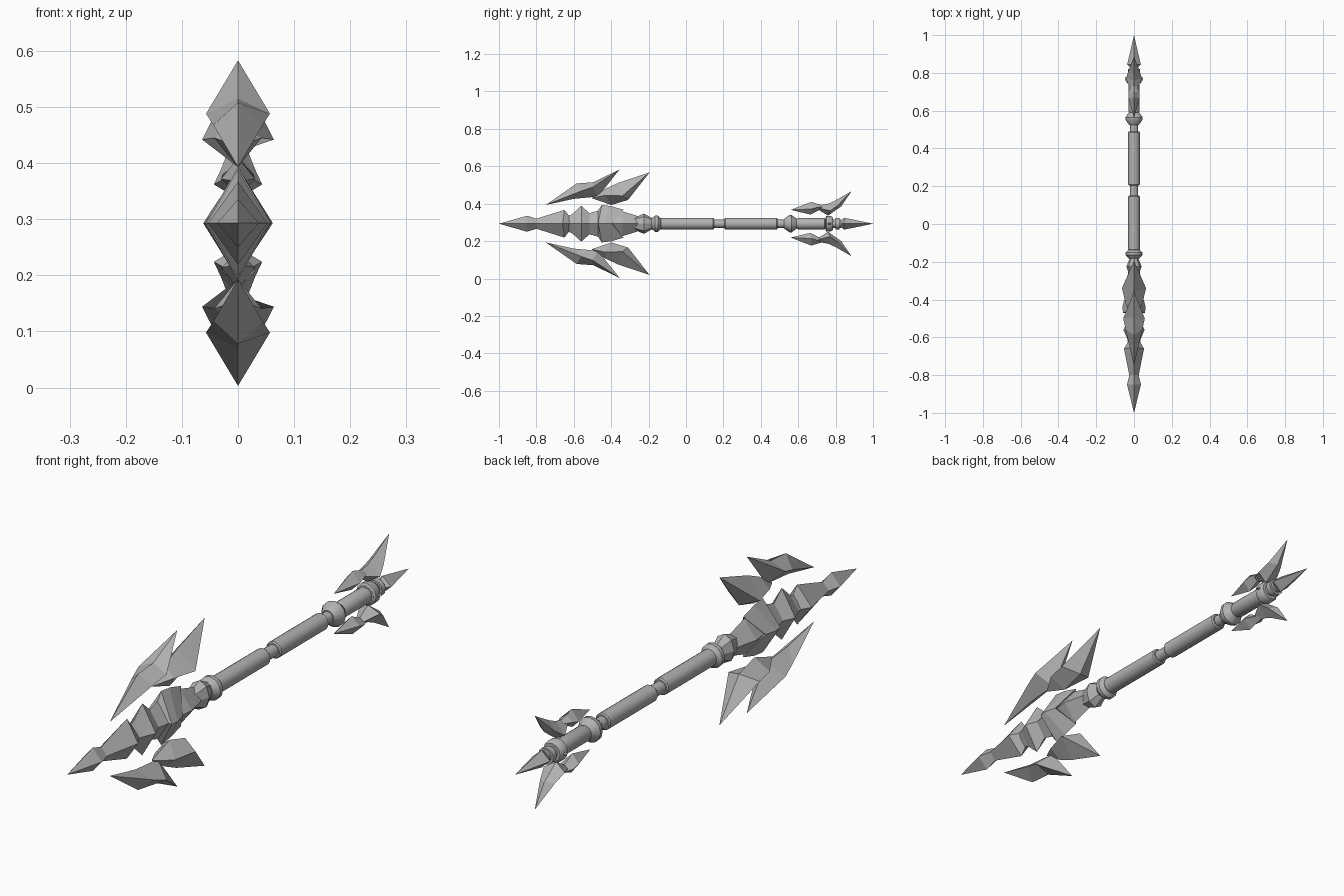
import bpy, bmesh, math

AXIS = 0.293  # height of the shaft's centre line

if "Cube" in bpy.data.objects:
    bpy.data.objects.remove(bpy.data.objects["Cube"])

steel = bpy.data.materials.new("steel grey")
steel.use_nodes = True
COLOUR = (0.45, 0.45, 0.45, 1)
steel.diffuse_color = COLOUR
steel.node_tree.nodes["Principled BSDF"].inputs["Base Color"].default_value = COLOUR


def finish(name, bm, smooth=False):
    bmesh.ops.remove_doubles(bm, verts=bm.verts, dist=0.0002)
    bmesh.ops.recalc_face_normals(bm, faces=bm.faces)
    mesh = bpy.data.meshes.new(name)
    bm.to_mesh(mesh)
    bm.free()
    mesh.materials.append(steel)
    ob = bpy.data.objects.new(name, mesh)
    bpy.context.collection.objects.link(ob)
    if smooth:
        bpy.ops.object.select_all(action="DESELECT")
        ob.select_set(True)
        bpy.context.view_layer.objects.active = ob
        bpy.ops.object.shade_smooth_by_angle(angle=math.radians(35))
    return ob


def loft(name, rings, smooth=False):
    """Skin a list of equal rings of points and cap both ends."""
    bm = bmesh.new()
    loops = [[bm.verts.new(p) for p in ring] for ring in rings]
    for a, b in zip(loops, loops[1:]):
        for i in range(len(a)):
            j = (i + 1) % len(a)
            bm.faces.new((a[i], a[j], b[j], b[i]))
    bm.faces.new(loops[0])
    bm.faces.new(loops[-1])
    return finish(name, bm, smooth)


def crystal(name, sections):
    """Diamond section: y, half height, half width, shift of the side edges."""
    loft(name, [[(0, y, AXIS + h), (w, y + s, AXIS), (0, y, AXIS - h), (-w, y + s, AXIS)]
                for y, h, w, s in sections])


def turned(name, profile, sides=16, tall=1.0, smooth=True):
    """Turn a profile of (y, radius) round the shaft axis."""
    angles = [2 * math.pi * i / sides for i in range(sides)]
    loft(name, [[(r * math.cos(a), y, AXIS + tall * r * math.sin(a)) for a in angles]
                for y, r in profile], smooth)


def blade(name, sections):
    """Upper and lower copies of a leaf; top, side and bottom ridge as (y, z), then width."""
    for label, sign in (("upper", 1), ("lower", -1)):
        def at(x, p):
            return (x, p[0], AXIS + sign * (p[1] - AXIS))
        loft(label + "_" + name, [[at(0, t), at(w, m), at(0, b), at(-w, m)]
                                  for t, m, b, w in sections])


def point(y, z):
    return ((y, z), (y, z), (y, z), 0)


# Shaft
turned("shaft_core", [(-0.2, 0.022), (0.83, 0.022)])
for name, start, end in (("front_grip", -0.14, 0.15), ("rear_grip", 0.205, 0.49)):
    turned(name, [(start, 0.027), (start + 0.005, 0.031), (end - 0.005, 0.031), (end, 0.027)])

# Collars
turned("front_collar", [(-0.185, 0.026), (-0.165, 0.044), (-0.15, 0.044), (-0.135, 0.027)], 12)
turned("rear_collar", [(0.525, 0.026), (0.553, 0.046), (0.565, 0.046), (0.595, 0.024)], 12)
turned("neck_bulb", [(-0.28, 0.023), (-0.225, 0.04), (-0.18, 0.022)], 8, 1.35, False)

# Head
crystal("spear_tip", [(-1, 0, 0, 0), (-0.85, 0.043, 0.037, 0), (-0.8, 0.027, 0.025, 0),
                      (-0.65, 0.074, 0.053, -0.01), (-0.62, 0.035, 0.03, 0)])
crystal("middle_crystal", [(-0.64, 0.04, 0.03, 0), (-0.61, 0.05, 0.035, 0),
                           (-0.56, 0.096, 0.056, 0), (-0.515, 0.056, 0.036, 0)])
crystal("head_flare", [(-0.53, 0.052, 0.034, 0), (-0.47, 0.07, 0.045, 0),
                       (-0.45, 0.1, 0.058, -0.02), (-0.4, 0.094, 0.062, -0.04),
                       (-0.335, 0.075, 0.05, -0.06), (-0.37, 0.055, 0.045, -0.02)])
crystal("head_socket", [(-0.43, 0.06, 0.04, 0), (-0.34, 0.066, 0.05, 0),
                        (-0.27, 0.045, 0.034, 0), (-0.235, 0.03, 0.025, 0)])

# Floating head blades
blade("outer_blade", [
    point(-0.75, 0.393),
    ((-0.585, 0.508), (-0.56, 0.468), (-0.6, 0.426), 0.044),
    ((-0.495, 0.515), (-0.5, 0.488), (-0.47, 0.438), 0.057),
    point(-0.355, 0.583)])
blade("inner_blade", [
    point(-0.505, 0.43),
    ((-0.43, 0.48), (-0.43, 0.445), (-0.4, 0.393), 0.042),
    ((-0.36, 0.512), (-0.34, 0.442), (-0.31, 0.42), 0.064),
    point(-0.195, 0.567)])

# Tail
turned("tail_sleeve", [(0.59, 0.026), (0.6, 0.03), (0.74, 0.03), (0.745, 0.024)])
turned("tail_ring", [(0.745, 0.034), (0.75, 0.041), (0.775, 0.041), (0.785, 0.034)], 12)
turned("tail_band", [(0.8, 0.031), (0.82, 0.031)], 12)
turned("tail_studs", [(0.76, 0.048), (0.775, 0.048)], 4, 0.4, False)
crystal("tail_spike", [(0.825, 0.015, 0.015, 0), (0.845, 0.032, 0.036, 0), (1, 0, 0, 0)])

# Floating tail blades
blade("tail_front_blade", [
    point(0.56, 0.367),
    ((0.67, 0.41), (0.67, 0.372), (0.665, 0.342), 0.03),
    ((0.7, 0.4), (0.7, 0.38), (0.7, 0.36), 0.028),
    point(0.76, 0.385)])
blade("tail_rear_blade", [
    point(0.68, 0.385),
    ((0.76, 0.4), (0.77, 0.362), (0.76, 0.336), 0.043),
    ((0.8, 0.418), (0.81, 0.39), (0.83, 0.386), 0.03),
    point(0.885, 0.467)])
